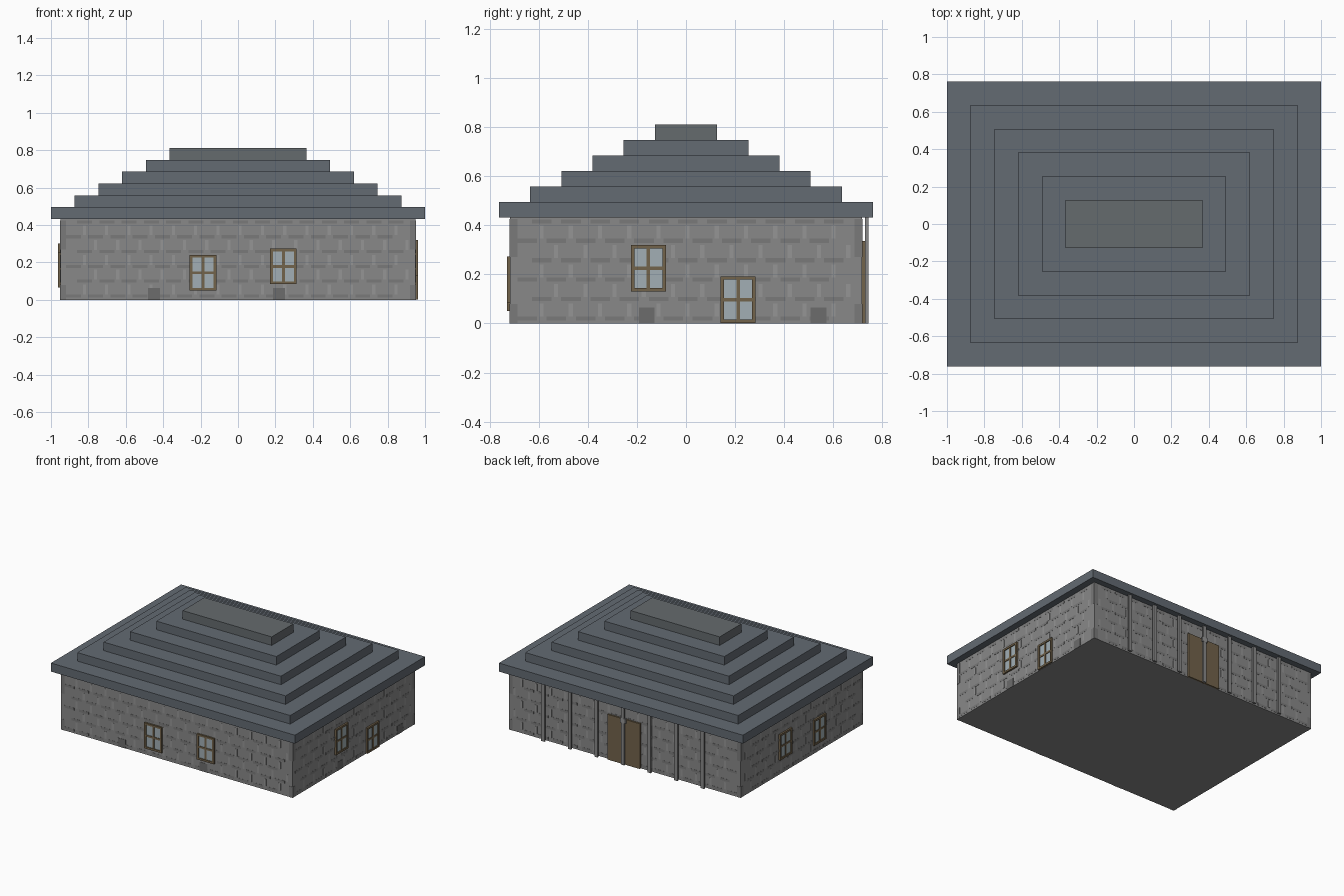
import bpy, bmesh
from mathutils import Matrix

if "Cube" in bpy.data.objects:
    bpy.data.objects.remove(bpy.data.objects["Cube"])

WX, WY, WZ = 0.95, 0.717, 0.432     # wall half sizes and height


def material(name, r, g, b):
    m = bpy.data.materials.new(name)
    m.diffuse_color = (r, g, b, 1)
    m.use_nodes = True
    m.node_tree.nodes["Principled BSDF"].inputs["Base Color"].default_value = m.diffuse_color
    return m


SLATE = material("slate", 0.125, 0.145, 0.17)
SLATE_TOP = material("slate_top", 0.13, 0.145, 0.155)
STONE = material("stone", 0.25, 0.25, 0.25)
MORTAR = material("mortar", 0.195, 0.195, 0.195)
JOINT = material("joint", 0.30, 0.30, 0.30)
VENT = material("vent", 0.15, 0.15, 0.15)
WOOD = material("wood", 0.17, 0.125, 0.07)
GLASS = material("glass", 0.36, 0.43, 0.46)


def boxes(name, spans, mat):
    """One object made of boxes, each span = (x0, x1, y0, y1, z0, z1)."""
    bm = bmesh.new()
    for x0, x1, y0, y1, z0, z1 in spans:
        mtx = Matrix.Translation(((x0 + x1) / 2, (y0 + y1) / 2, (z0 + z1) / 2))
        mtx = mtx @ Matrix.Diagonal((abs(x1 - x0), abs(y1 - y0), z1 - z0, 1))
        bmesh.ops.create_cube(bm, size=1, matrix=mtx)
    me = bpy.data.meshes.new(name)
    bm.to_mesh(me)
    bm.free()
    me.materials.append(mat)
    ob = bpy.data.objects.new(name, me)
    bpy.context.collection.objects.link(ob)
    return ob


def on_wall(side, u0, u1, z0, z1, d0, d1):
    """Span on a wall: u along it, d outward from its face."""
    if side == "front":
        return (u0, u1, -WY - d1, -WY - d0, z0, z1)
    if side == "back":
        return (u0, u1, WY + d0, WY + d1, z0, z1)
    if side == "right":
        return (WX + d0, WX + d1, u0, u1, z0, z1)
    return (-WX - d1, -WX - d0, u0, u1, z0, z1)


# stone body
boxes("walls", [(-WX, WX, -WY, WY, 0, WZ)], STONE)

# stepped roof
for i in range(6):
    hx, hy, z = 1 - 0.127 * i, 0.762 - 0.127 * i, 0.432 + 0.0632 * i
    boxes(f"roof_step_{i + 1}", [(-hx, hx, -hy, hy, z, z + 0.0632)],
          SLATE_TOP if i == 5 else SLATE)

# masonry courses: dark bed lines and light upright joints
PITCH = 0.119
for side, half in (("front", WX), ("back", WX), ("right", WY), ("left", WY)):
    beds, joints = [], []
    for row in range(6):
        z = 0.012 + row * 0.079
        u = -half + 0.03 + (row % 2) * PITCH / 2
        while u + 0.08 < half - 0.02:
            beds.append(on_wall(side, u, u + 0.08, z, z + 0.017, 0, 0.001))
            if row < 5:
                joints.append(on_wall(side, u + 0.09, u + 0.107,
                                      z + 0.017, z + 0.07, 0, 0.001))
            u += PITCH
    boxes(f"{side}_bed_lines", beds, MORTAR)
    boxes(f"{side}_joints", joints, JOINT)
    # corner stones
    boxes(f"{side}_corner_stones",
          [on_wall(side, s * half - 0.015 - s * 0.015, s * half + 0.015 - s * 0.015,
                   z, z + 0.08, 0, 0.0012)
           for s in (-1, 1) for z in (0.0, 0.27, 0.345)], MORTAR)

# low wall vents
boxes("vents", [on_wall(s, u - 0.032, u + 0.032, 0, 0.064, 0, 0.002)
                for s, u in (("front", -0.45), ("front", 0.22),
                             ("right", -0.16), ("right", 0.54))], VENT)


def window(side, u, z0, n):
    w, h, t = 0.071, 0.19, 0.014
    z1, zm = z0 + h, z0 + h / 2
    boxes(f"{side}_window_glass_{n}",
          [on_wall(side, u - w + t, u + w - t, z0 + t, z1 - t, 0, 0.006)], GLASS)
    frame = [(u - w, u - w + t, z0, z1), (u + w - t, u + w, z0, z1),
             (u - w + t, u + w - t, z0, z0 + t), (u - w + t, u + w - t, z1 - t, z1)]
    boxes(f"{side}_window_frame_{n}",
          [on_wall(side, *f, 0, 0.013) for f in frame], WOOD)
    bars = [(u - 0.007, u + 0.007, z0 + t, z1 - t),
            (u - w + t, u - 0.007, zm - 0.007, zm + 0.007),
            (u + 0.007, u + w - t, zm - 0.007, zm + 0.007)]
    boxes(f"{side}_window_bars_{n}",
          [on_wall(side, *b, 0, 0.01) for b in bars], WOOD)


# windows
for n, (side, u, z0) in enumerate((("front", -0.187, 0.05), ("front", 0.243, 0.083),
                                   ("right", -0.153, 0.13), ("right", 0.212, 0.002),
                                   ("left", 0.2, 0.11), ("left", -0.2, 0.065))):
    window(side, u, z0, n % 2 + 1)

# double door on the back
for s, name in ((-1, "right"), (1, "left")):
    u0, u1 = sorted((s * 0.002, s * 0.132))
    boxes(f"door_leaf_{name}", [on_wall("back", u0, u1, 0, 0.335, 0, 0.013)], WOOD)

# slender columns standing just off the back wall
boxes("back_columns",
      [on_wall("back", i * 0.218 - 0.013, i * 0.218 + 0.013, 0, WZ, 0.013, 0.026)
       for i in range(-3, 4)], STONE)

# small lamp over the door
boxes("door_lamp", [on_wall("back", -0.022, 0.022, 0.31, 0.345, 0.013, 0.027)], JOINT)
